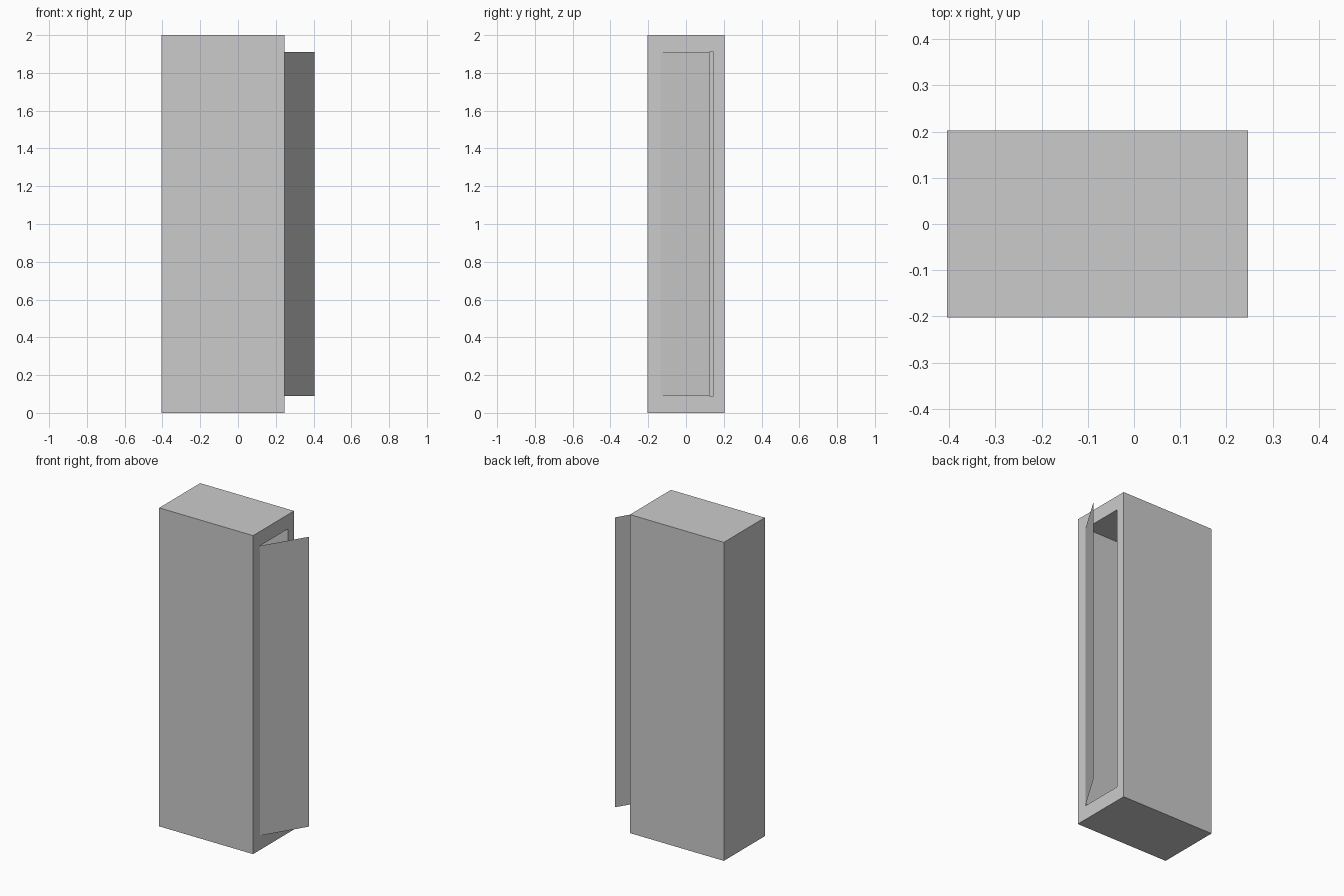
import bpy, bmesh

if "Cube" in bpy.data.objects:
    bpy.data.objects.remove(bpy.data.objects["Cube"])


def make_object(name, verts, faces):
    mesh = bpy.data.meshes.new(name)
    mesh.from_pydata(verts, [], faces)
    obj = bpy.data.objects.new(name, mesh)
    bpy.context.collection.objects.link(obj)
    return obj


def make_box(name, lo, hi):
    verts = [(x, y, z) for x in (lo[0], hi[0]) for y in (lo[1], hi[1]) for z in (lo[2], hi[2])]
    faces = [(0, 1, 3, 2), (4, 6, 7, 5), (0, 4, 5, 1), (2, 3, 7, 6), (0, 2, 6, 4), (1, 5, 7, 3)]
    return make_object(name, verts, faces)


FRONT_X, BACK_X, HALF_Y = 0.247, -0.405, 0.203
Y0, Y1, Z0, Z1 = -0.135, 0.145, 0.09, 1.91

# Cabinet body, hollowed from its right-hand side
cabinet = make_box("cabinet", (BACK_X, -HALF_Y, 0), (FRONT_X, HALF_Y, 2))
cutter = make_box("cavity_cutter", (BACK_X + 0.06, Y0, Z0), (FRONT_X + 0.1, Y1, Z1))
cutter.hide_render = True
cutter.hide_viewport = True
cut = cabinet.modifiers.new("cavity", 'BOOLEAN')
cut.operation = 'DIFFERENCE'
cut.solver = 'EXACT'
cut.object = cutter

# Thin door standing ajar, hinged on the front edge of the opening
make_object("door",
            [(FRONT_X, Y0, Z0), (0.405, 0.124, Z0), (0.405, 0.124, Z1), (FRONT_X, Y0, Z1)],
            [(0, 1, 2, 3)])
